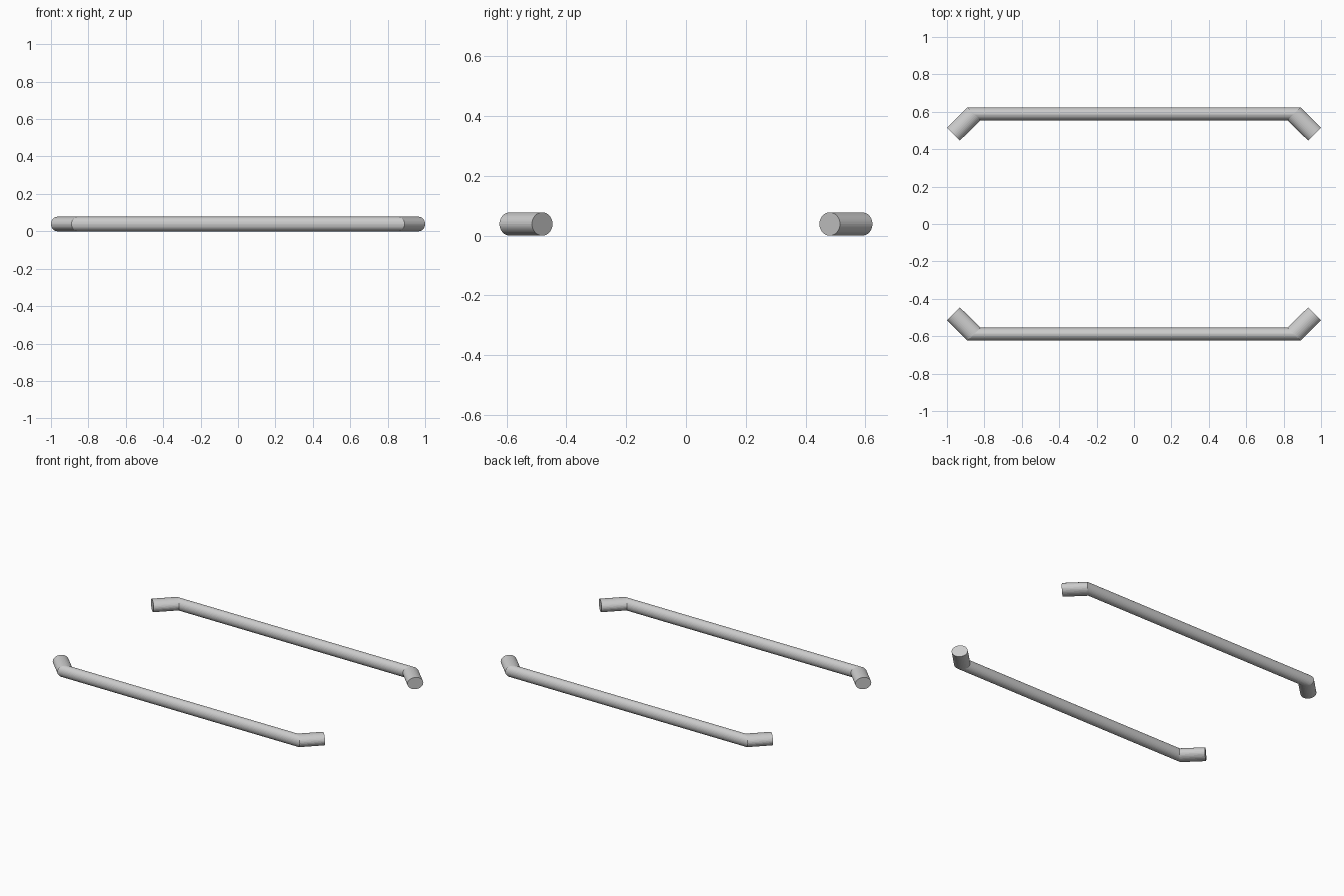
import bpy, bmesh, math

if "Cube" in bpy.data.objects:
    bpy.data.objects.remove(bpy.data.objects["Cube"])

SIDES = 32
RZ = 0.039      # vertical radius
RH = 0.0345     # x and y reach of each diagonal ring
# ring centres (x, y): end, bend, bend, end
STATIONS = [(-0.9655, 0.4805), (-0.8555, 0.589), (0.8555, 0.589), (0.9655, 0.4805)]


def make_rail(name, side):
    bm = bmesh.new()
    rings = []
    # rings lie on the 45 degree mitre planes
    for x, y in STATIONS:
        sx = math.copysign(1, x)
        ring = []
        for i in range(SIDES):
            a = 2 * math.pi * i / SIDES
            c = RH * math.cos(a)
            ring.append(bm.verts.new((x + sx * c, side * (y + c), RZ + RZ * math.sin(a))))
        rings.append(ring)
    # tube walls
    for r0, r1 in zip(rings, rings[1:]):
        for i in range(SIDES):
            j = (i + 1) % SIDES
            bm.faces.new((r0[i], r0[j], r1[j], r1[i]))
    # end caps
    bm.faces.new(rings[0])
    bm.faces.new(rings[-1])
    bmesh.ops.recalc_face_normals(bm, faces=bm.faces)
    mesh = bpy.data.meshes.new(name)
    bm.to_mesh(mesh)
    bm.free()
    obj = bpy.data.objects.new(name, mesh)
    bpy.context.collection.objects.link(obj)


make_rail("back_rail", 1)
make_rail("front_rail", -1)
